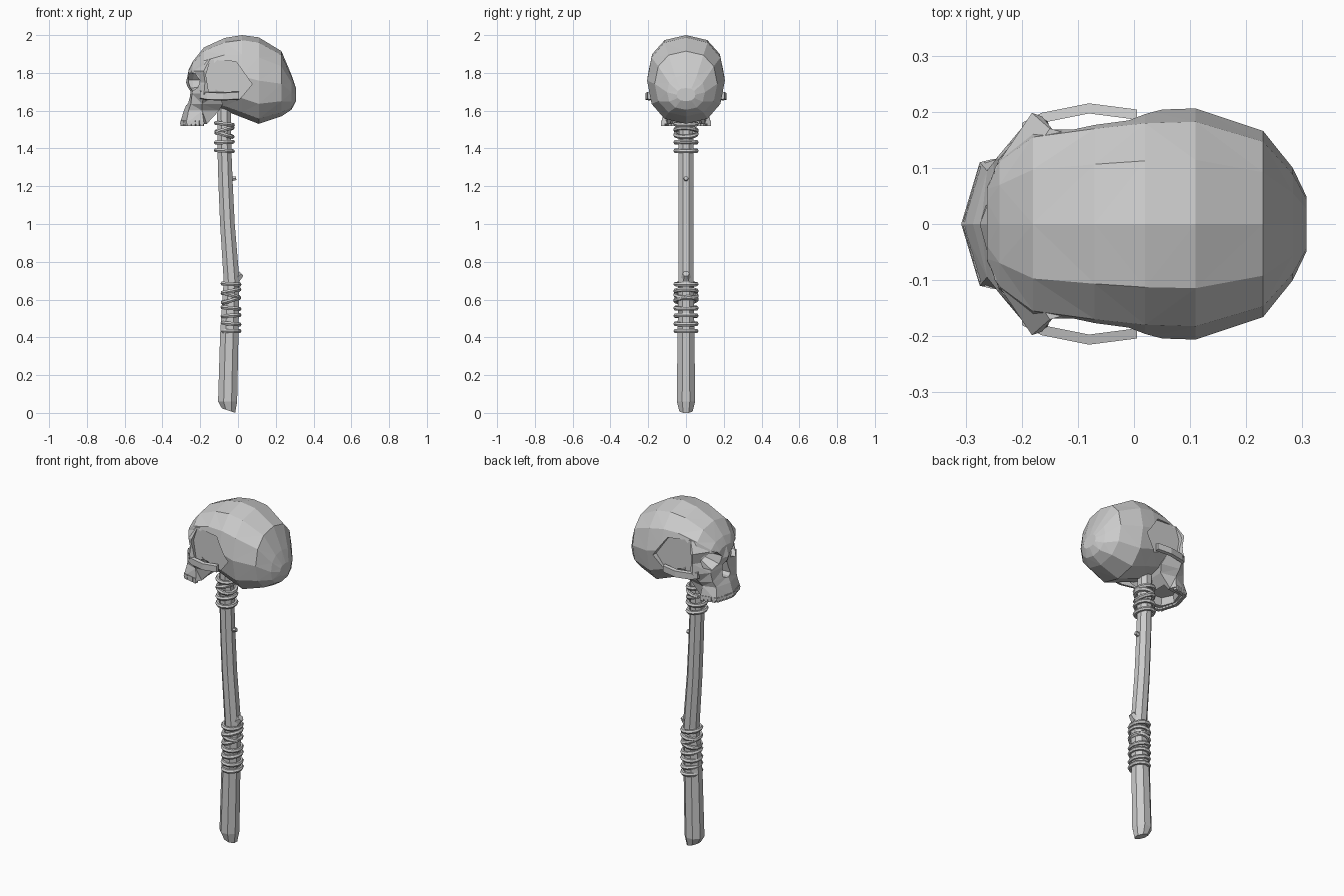
import bpy, bmesh, math
from mathutils import Vector, Matrix

if "Cube" in bpy.data.objects:
    bpy.data.objects.remove(bpy.data.objects["Cube"])


def finish(name, bm, tri=False):
    if tri:
        bmesh.ops.triangulate(bm, faces=bm.faces[:])
    bmesh.ops.recalc_face_normals(bm, faces=bm.faces[:])
    me = bpy.data.meshes.new(name)
    bm.to_mesh(me)
    bm.free()
    ob = bpy.data.objects.new(name, me)
    bpy.context.collection.objects.link(ob)
    return ob


def loft(name, rings, tri=False):
    """Closed solid through rings with equal point counts."""
    bm = bmesh.new()
    rows = [[bm.verts.new(p) for p in r] for r in rings]
    n = len(rows[0])
    for a, b in zip(rows, rows[1:]):
        for i in range(n):
            j = (i + 1) % n
            bm.faces.new((a[i], a[j], b[j], b[i]))
    bm.faces.new(rows[0][::-1])
    bm.faces.new(rows[-1])
    return finish(name, bm, tri)


def boolean(ob, tool, op):
    m = ob.modifiers.new(op, 'BOOLEAN')
    m.object, m.operation, m.solver = tool, op, 'EXACT'
    bpy.context.view_layer.objects.active = ob
    bpy.ops.object.modifier_apply(modifier=m.name)
    bpy.data.objects.remove(tool)


def spow(v, e):
    return math.copysign(abs(v) ** e, v)


def circle(n, off=0.0):
    return [(math.cos(2 * math.pi * (i + off) / n), math.sin(2 * math.pi * (i + off) / n)) for i in range(n)]


# cranium: cross-sections along x (x, z bottom, z top, half width)
stations = [(-.262, 1.74, 1.815, .07), (-.24, 1.68, 1.86, .125), (-.18, 1.63, 1.935, .175),
            (-.07, 1.60, 1.985, .192), (.02, 1.565, 2.0, .203), (.11, 1.53, 1.988, .206),
            (.23, 1.57, 1.915, .166), (.283, 1.605, 1.79, .10), (.307, 1.65, 1.72, .05)]
rings = []
for k, (x, lo, hi, w) in enumerate(stations):
    rings.append([(x, w * spow(c, .85), (lo + hi) / 2 + (hi - lo) / 2 * spow(s, .9))
                  for c, s in circle(12)])
skull = loft("skull", rings, tri=True)

# face and upper jaw: half outlines at each height, mirrored
levels = [(1.53, [(-.308, 0), (-.275, .11), (-.18, .13), (-.165, .10)]),
          (1.60, [(-.287, 0), (-.262, .095), (-.19, .12), (-.10, .10)]),
          (1.635, [(-.272, 0), (-.25, .11), (-.19, .15), (-.08, .13)]),
          (1.69, [(-.255, 0), (-.243, .12), (-.18, .195), (-.10, .16)]),
          (1.75, [(-.275, 0), (-.235, .10), (-.175, .19), (-.10, .16)]),
          (1.81, [(-.262, 0), (-.248, .10), (-.182, .198), (-.10, .17)]),
          (1.87, [(-.225, 0), (-.205, .09), (-.15, .17), (-.08, .15)])]
rings = []
for z, half in levels:
    pts = [(x, y, z) for x, y in half]
    rings.append(pts + [(x, -y, z) for x, y, z in pts[:0:-1]])
face = loft("face", rings, tri=True)
boolean(skull, face, 'UNION')

# temple hollows
temple = [(-.17, 1.79), (-.145, 1.87), (-.01, 1.86), (.075, 1.74), (.0, 1.65), (-.15, 1.67)]
for s in (1, -1):
    cut = loft("temple_cutter", [[(x, s * y, z) for x, z in temple] for y in (.168, .3)])
    boolean(skull, cut, 'DIFFERENCE')

# eye sockets, splayed outwards and narrowing towards the back
for s in (1, -1):
    rings = []
    for x, y, ry, rz in ((-.36, .145, .075, .062), (-.225, .098, .062, .05), (-.12, .06, .025, .025)):
        rings.append([(x - .0 + .25 * ry * c, s * (y + ry * c), 1.752 + rz * v) for c, v in circle(7, .25)])
    boolean(skull, loft("eye_cutter", rings), 'DIFFERENCE')

# nose opening
nose = [(0, 1.725), (.022, 1.70), (.034, 1.64), (.012, 1.63), (-.012, 1.63), (-.034, 1.64), (-.022, 1.70)]
cut = loft("nose_cutter", [[(x, y, z) for y, z in nose] for x in (-.4, -.19)])
boolean(skull, cut, 'DIFFERENCE')

# palate hollow under the jaw
pal = [(-.285, 0), (-.255, .085), (-.15, .10), (-.15, -.10), (-.255, -.085)]
cut = loft("palate_cutter", [[(x, y, 1.5) for x, y in pal], [(x * .95, y * .7, 1.57) for x, y in pal]])
boolean(skull, cut, 'DIFFERENCE')

# cheek arches
for s, side in ((1, "left"), (-1, "right")):
    path = [(-.20, .172), (-.165, .19), (-.08, .207), (.005, .196)]
    loft("cheek_arch_" + side, [[(x, s * (y + dy), z + dz) for dy, dz in
         ((-.01, -.022), (.008, -.018), (.008, .018), (-.01, .022))]
         for (x, y), z in zip(path, (1.685, 1.678, 1.676, 1.68))])

# teeth along the jaw rim
bm = bmesh.new()
rim = [Vector(p) for p in ((-.18, -.122), (-.266, -.102), (-.295, 0), (-.266, .102), (-.18, .122))]
for a, b, n in zip(rim, rim[1:], (4, 5, 5, 4)):
    d = b - a
    for i in range(n):
        c = a + d * (i + .5) / n
        m = (Matrix.Translation((c.x, c.y, 1.5325)) @ Matrix.Rotation(math.atan2(d.y, d.x), 4, 'Z')
             @ Matrix.Diagonal((d.length / n * .85, .02, .029, 1)))
        bmesh.ops.create_cube(bm, size=1, matrix=m)
finish("teeth", bm)

# crooked stick (centre x, z, radius x, radius y)
stick = [(-.05, .012, .036, .036), (-.055, .06, .052, .05), (-.046, .42, .05, .046), (-.034, .70, .043, .042),
         (-.056, 1.0, .04, .041), (-.066, 1.22, .039, .041), (-.072, 1.40, .038, .04), (-.075, 1.68, .037, .038)]
rings = []
for k, (x, z, rx, ry) in enumerate(stick):
    tilt = -.35 if k == 0 else 0
    rings.append([(x + rx * c * 1.05, ry * s * 1.05, z + tilt * rx * c) for c, s in circle(8, .5)])
rings[0] = [(x, y, max(0, z)) for x, y, z in rings[0]]
loft("stick", rings)


# twig stumps
def stump(name, a, b, r1, r2):
    a, b = Vector(a), Vector(b)
    q = (b - a).to_track_quat('Z', 'Y')
    loft(name, [[p + q @ Vector((r * c, r * s, 0)) for c, s in circle(6)] for p, r in ((a, r1), (b, r2))])


stump("upper_twig", (-.05, 0, 1.235), (-.010, 0, 1.243), .014, .012)
stump("lower_twig", (-.025, 0, .70), (.018, 0, .737), .034, .018)


# cord bindings: tilted rings (z, tilt about y, tilt about x)
def binding(name, cx, turns):
    bm = bmesh.new()
    for z, ty, tx in turns:
        m = Matrix.Rotation(ty, 4, 'Y') @ Matrix.Rotation(tx, 4, 'X')
        rows = []
        for c, s in circle(12, .5):
            rows.append([bm.verts.new(Vector((cx, 0, z)) + m @ Vector(
                ((.046 + .012 * u) * c, (.057 + .012 * u) * s, .012 * v))) for u, v in circle(6)])
        for i in range(12):
            a, b = rows[i], rows[(i + 1) % 12]
            for j in range(6):
                k = (j + 1) % 6
                bm.faces.new((a[j], a[k], b[k], b[j]))
    finish(name, bm)


binding("grip_cord", -.037, [(.433, 0, 0), (.472, .08, 0), (.515, -.06, 0), (.555, .1, 0), (.598, -.3, .05),
                             (.622, .3, -.05), (.645, -.2, 0), (.682, .06, 0)])
binding("neck_cord", -.072, [(1.388, .06, 0), (1.433, -.05, 0), (1.475, .3, .04), (1.497, -.3, -.04),
                             (1.53, .12, 0)])
